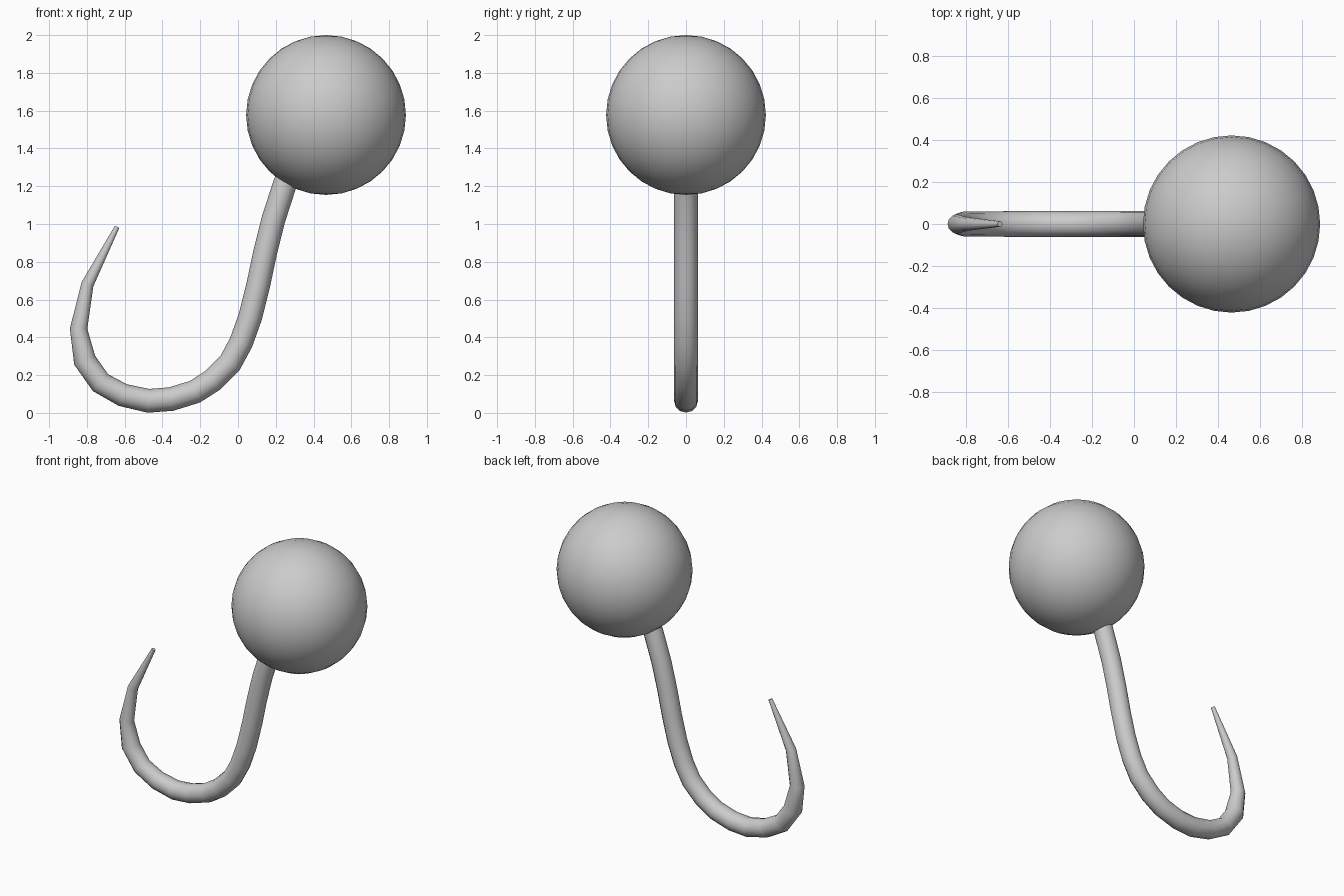
import bpy, bmesh, math
from mathutils import Vector

if "Cube" in bpy.data.objects:
    bpy.data.objects.remove(bpy.data.objects["Cube"])

SIDES = 12

# Hook centre line in the XZ plane: (x, z, radius), from tip to handle
PATH = [
    (-0.640, 0.985, 0.013), (-0.797, 0.681, 0.033), (-0.844, 0.446, 0.046),
    (-0.812, 0.279, 0.060), (-0.728, 0.160, 0.060), (-0.609, 0.094, 0.061),
    (-0.474, 0.064, 0.063), (-0.355, 0.073, 0.063), (-0.228, 0.112, 0.063),
    (-0.133, 0.173, 0.063), (-0.041, 0.266, 0.063), (0.017, 0.374, 0.063),
    (0.065, 0.509, 0.063), (0.107, 0.676, 0.063), (0.144, 0.851, 0.063),
    (0.187, 1.023, 0.063), (0.247, 1.208, 0.063), (0.320, 1.390, 0.063),
]


def finish(name, bm, angle):
    bmesh.ops.recalc_face_normals(bm, faces=bm.faces)
    mesh = bpy.data.meshes.new(name)
    bm.to_mesh(mesh)
    bm.free()
    obj = bpy.data.objects.new(name, mesh)
    bpy.context.collection.objects.link(obj)
    bpy.ops.object.select_all(action='DESELECT')
    obj.select_set(True)
    bpy.context.view_layer.objects.active = obj
    bpy.ops.object.shade_smooth_by_angle(angle=math.radians(angle))
    return obj


# Hook: tapered tube swept along the centre line
bm = bmesh.new()
points = [Vector((x, 0, z)) for x, z, r in PATH]
side = Vector((0, 1, 0))
rings = []
for i, p in enumerate(points):
    into = (p - points[i - 1]).normalized() if i else Vector()
    out = (points[i + 1] - p).normalized() if i + 1 < len(points) else Vector()
    normal = (into + out).normalized().cross(side)
    ring = []
    for k in range(SIDES):
        a = math.tau * k / SIDES
        ring.append(bm.verts.new(p + PATH[i][2] * (math.cos(a) * normal + math.sin(a) * side)))
    rings.append(ring)
for a, b in zip(rings, rings[1:]):
    for k in range(SIDES):
        n = (k + 1) % SIDES
        bm.faces.new((a[k], a[n], b[n], b[k]))
bm.faces.new(rings[0])
bm.faces.new(rings[-1])
finish("hook", bm, 50)

# Round ball handle
bm = bmesh.new()
bmesh.ops.create_uvsphere(bm, u_segments=32, v_segments=16, radius=0.423)
bmesh.ops.translate(bm, verts=bm.verts, vec=(0.466, 0, 1.577))
finish("ball_handle", bm, 40)
